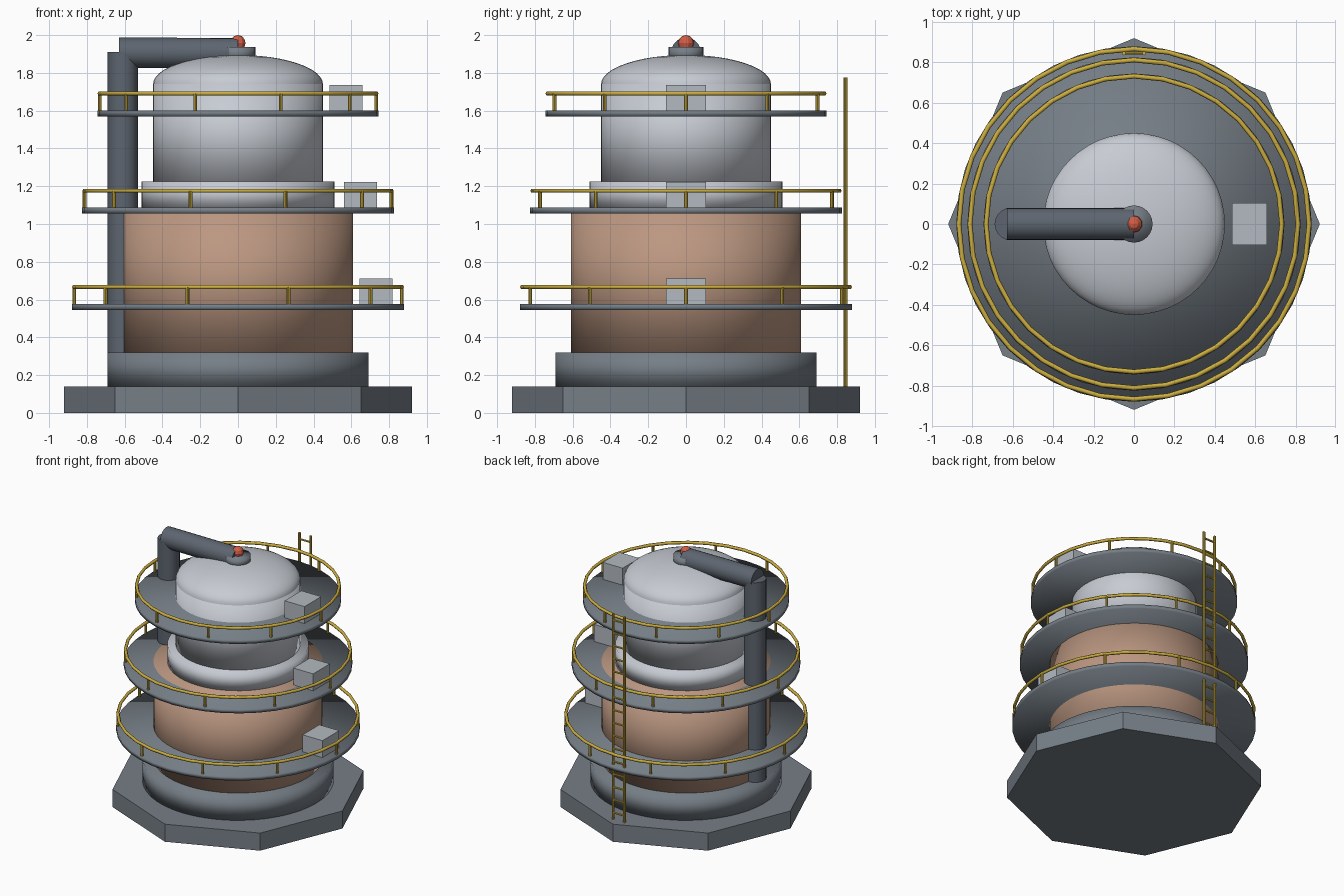
import bpy
import bmesh
import math
from mathutils import Vector

cube = bpy.data.objects.get("Cube")
if cube:
    bpy.data.objects.remove(cube, do_unlink=True)


def material(name, r, g, b):
    m = bpy.data.materials.new(name)
    m.use_nodes = True
    m.diffuse_color = (r, g, b, 1)
    bsdf = next(n for n in m.node_tree.nodes if n.type == "BSDF_PRINCIPLED")
    bsdf.inputs["Base Color"].default_value = (r, g, b, 1)
    bsdf.inputs["Roughness"].default_value = 0.6
    return m


STEEL = material("steel grey", 0.18, 0.21, 0.24)
PIPE = material("dark pipe grey", 0.11, 0.13, 0.16)
SHELL = material("pale shell", 0.57, 0.60, 0.65)
BRICK = material("tan brick", 0.50, 0.31, 0.22)
BOX = material("light box grey", 0.45, 0.49, 0.53)
YELLOW = material("safety yellow", 0.60, 0.42, 0.05)
RED = material("beacon red", 0.65, 0.11, 0.06)


def finish(name, mat, smooth=True):
    ob = bpy.context.object
    ob.name = ob.data.name = name
    ob.data.materials.append(mat)
    if smooth:
        bpy.ops.object.shade_smooth()
    return ob


def drum(name, radius, z0, z1, mat, sides=48, smooth=True):
    """Upright cylinder on the centre axis."""
    bpy.ops.mesh.primitive_cylinder_add(vertices=sides, radius=radius, depth=z1 - z0,
                                        location=(0, 0, (z0 + z1) / 2))
    return finish(name, mat, smooth)


def rod(name, start, end, radius, mat, sides=8):
    """Cylinder between two points."""
    a, b = Vector(start), Vector(end)
    bpy.ops.mesh.primitive_cylinder_add(vertices=sides, radius=radius, depth=(b - a).length,
                                        location=(a + b) / 2)
    bpy.context.object.rotation_euler = (b - a).to_track_quat("Z", "Y").to_euler()
    ob = finish(name, mat, False)
    bpy.ops.object.shade_smooth_by_angle()
    return ob


# Foundation and stacked vessel
drum("foundation", 0.92, 0, 0.14, STEEL, 8, False)
drum("base_ring", 0.69, 0.14, 0.32, STEEL)
drum("lower_vessel", 0.61, 0.32, 1.088, BRICK)
drum("collar", 0.51, 1.085, 1.225, SHELL)
drum("upper_vessel", 0.45, 1.2, 1.74, SHELL)

# Domed roof: upper half of a flattened sphere
bpy.ops.mesh.primitive_uv_sphere_add(segments=48, ring_count=24, radius=1, location=(0, 0, 1.74))
dome = finish("dome_roof", SHELL)
bm = bmesh.new()
bm.from_mesh(dome.data)
bmesh.ops.delete(bm, geom=[v for v in bm.verts if v.co.z < -0.01], context="VERTS")
bm.to_mesh(dome.data)
bm.free()
dome.scale = (0.45, 0.45, 0.155)

# Roof outlet and beacon
drum("roof_outlet", 0.092, 1.87, 1.937, STEEL, 24)
bpy.ops.mesh.primitive_uv_sphere_add(segments=10, ring_count=6, radius=0.042, location=(0, 0, 1.958))
finish("beacon", RED, False)

# Gas pipe: riser and crossover
rod("pipe_riser", (-0.61, 0, 0.28), (-0.61, 0, 1.91), 0.08, PIPE, 20)
rod("pipe_crossover", (-0.63, 0, 1.907), (0, 0, 1.905), 0.08, PIPE, 20)

# Walkways, each with a railing and an equipment box
POSTS = 10
levels = [("lower", 0.88, 0.545, 0.73), ("middle", 0.825, 1.055, 0.648), ("upper", 0.745, 1.57, 0.572)]
for level, radius, z, box_x in levels:
    deck = z + 0.032
    drum(level + "_walkway", radius, z, deck, STEEL, 40)
    rail_r, rail_z = radius - 0.013, z + 0.121
    bpy.ops.mesh.primitive_torus_add(major_segments=32, minor_segments=6, major_radius=rail_r,
                                     minor_radius=0.012, location=(0, 0, rail_z))
    finish(level + "_handrail", YELLOW)
    for i in range(POSTS):
        a = math.tau * i / POSTS
        x, y = rail_r * math.cos(a), rail_r * math.sin(a)
        rod(f"{level}_post_{i + 1}", (x, y, deck), (x, y, rail_z), 0.01, YELLOW)
    bpy.ops.mesh.primitive_cube_add(size=1, location=(box_x, 0, deck + 0.067))
    bpy.context.object.scale = (0.175, 0.21, 0.136)
    finish(level + "_equipment_box", BOX, False)

# Rear ladder
LADDER_Y, BOTTOM, TOP, RUNGS = 0.845, 0.14, 1.775, 16
for side, x in (("left", 0.05), ("right", -0.05)):
    rod(side + "_ladder_rail", (x, LADDER_Y, BOTTOM), (x, LADDER_Y, TOP), 0.01, YELLOW)
for i in range(RUNGS):
    z = BOTTOM + (i + 0.5) * (TOP - BOTTOM) / RUNGS
    rod(f"ladder_rung_{i + 1}", (-0.05, LADDER_Y, z), (0.05, LADDER_Y, z), 0.008, YELLOW, 6)
